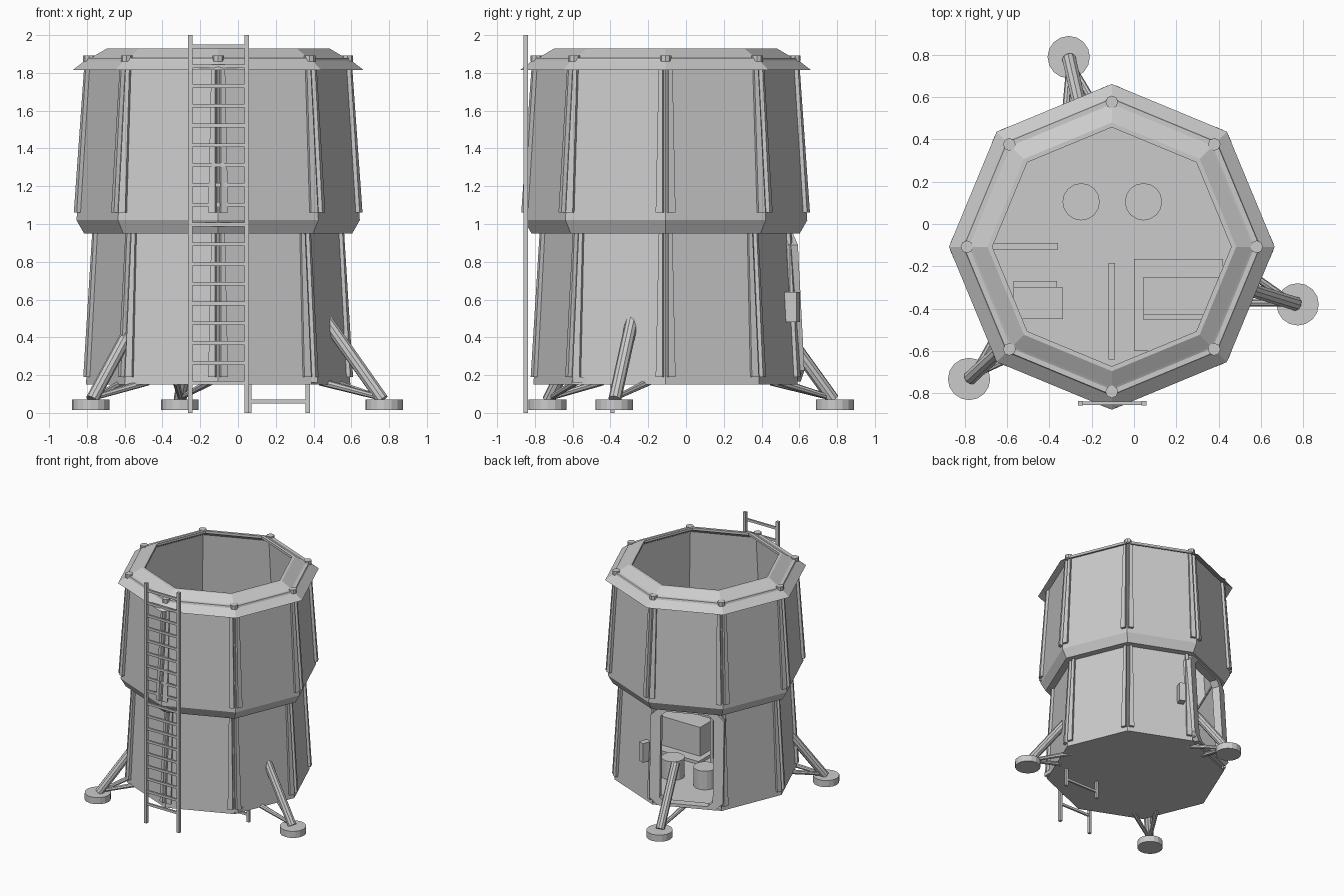
import bpy, bmesh, math
from mathutils import Vector, Matrix

if "Cube" in bpy.data.objects:
    bpy.data.objects.remove(bpy.data.objects["Cube"])

CX, CY = -0.105, -0.108          # axis of the octagonal hull
C = Vector((CX, CY, 0))
mat = bpy.data.materials.new("light_grey_metal")
mat.diffuse_color = (0.6, 0.6, 0.6, 1)
mat.use_nodes = True
mat.node_tree.nodes["Principled BSDF"].inputs["Base Color"].default_value = mat.diffuse_color


def finish(name, bm):
    bmesh.ops.recalc_face_normals(bm, faces=bm.faces)
    me = bpy.data.meshes.new(name)
    bm.to_mesh(me)
    bm.free()
    me.materials.append(mat)
    ob = bpy.data.objects.new(name, me)
    bpy.context.collection.objects.link(ob)
    return ob


def polar(r, deg, z=0):
    a = math.radians(deg)
    return C + Vector((r * math.cos(a), r * math.sin(a), z))


def octagon_lathe(name, profile, skip=()):
    """Sweep a closed (radius, z) section round eight sides, leaving out skipped sides."""
    bm = bmesh.new()
    rings = [[bm.verts.new(polar(r, 45 * k, z)) for r, z in profile] for k in range(8)]
    n = len(profile)
    for k in range(8):
        a, b = rings[k], rings[(k + 1) % 8]
        if k in skip:
            bm.faces.new(a)
            bm.faces.new(b)
            continue
        for i in range(n):
            j = (i + 1) % n
            bm.faces.new((a[i], a[j], b[j], b[i]))
    return finish(name, bm)


def add_hull(bm, bottom, top):
    """Solid between two matching loops of points."""
    a = [bm.verts.new(p) for p in bottom]
    b = [bm.verts.new(p) for p in top]
    bm.faces.new(a)
    bm.faces.new(b)
    for i in range(len(a)):
        j = (i + 1) % len(a)
        bm.faces.new((a[i], a[j], b[j], b[i]))


def add_box(bm, x0, x1, y0, y1, z0, z1):
    loop = [(x0, y0), (x1, y0), (x1, y1), (x0, y1)]
    add_hull(bm, [(x, y, z0) for x, y in loop], [(x, y, z1) for x, y in loop])


def box(name, *dims):
    bm = bmesh.new()
    add_box(bm, *dims)
    return finish(name, bm)


def rod(name, p, q, r1, r2=None, sides=10):
    p, q = Vector(p), Vector(q)
    d = q - p
    bm = bmesh.new()
    m = Matrix.Translation((p + q) / 2) @ d.to_track_quat('Z', 'Y').to_matrix().to_4x4()
    bmesh.ops.create_cone(bm, cap_ends=True, segments=sides, radius1=r1,
                          radius2=r1 if r2 is None else r2, depth=d.length, matrix=m)
    return finish(name, bm)


# Hull: lower wall with one open side, floor, waist, upper wall and roof rim
DOOR = 2
octagon_lathe("lower_wall", [(.70, .15), (.65, .97), (.625, .97), (.675, .15)], skip=(DOOR,))
octagon_lathe("upper_wall", [(.62, .95), (.71, .95), (.75, 1.02), (.69, 1.86),
                             (.665, 1.86), (.725, 1.03), (.62, .97)])
octagon_lathe("roof_rim", [(.77, 1.815), (.705, 1.865), (.70, 1.88), (.675, 1.88), (.665, 1.885),
                           (.588, 1.93), (.565, 1.93), (.565, 1.91), (.66, 1.855), (.69, 1.855)])
bm = bmesh.new()
add_hull(bm, [polar(.70, 45 * k, .15) for k in range(8)],
         [polar(.699, 45 * k, .165) for k in range(8)])
finish("floor", bm)


# Paired tapering ribs at every corner
def ribs(name, r0, z0, r1, z1):
    bm = bmesh.new()
    for k in range(8):
        for s in (-1, 1):
            mid = math.radians(45 * k + 22.5 * s)
            n = Vector((math.cos(mid), math.sin(mid), 0))
            t = Vector((-n.y, n.x, 0)) * s
            loops = []
            for r, z, w in ((r0, z0, .048), (r1, z1, .03)):
                v = polar(r, 45 * k, z)
                a, b = v + t * .008, v + t * w
                loops.append([a - n * .01, b - n * .01, b + n * .022, a + n * .022])
            add_hull(bm, *loops)
    return finish(name, bm)


ribs("lower_ribs", .697, .19, .65, .95)
ribs("upper_ribs", .747, 1.06, .691, 1.85)

# Small collars on the rim corners
for k in range(8):
    rod("rim_collar", polar(.685, 45 * k, 1.86), polar(.685, 45 * k, 1.892), .03, sides=8)

# Doorway frame, tilted with the wall
mid = math.radians(45 * DOOR + 22.5)
n = Vector((math.cos(mid), math.sin(mid), 0))
t = Vector((-n.y, n.x, 0))


def frame_point(u, z, d):
    apothem = (.70 - (z - .15) * .061) * math.cos(math.pi / 8)
    return C + n * (apothem + d) + t * u + Vector((0, 0, z))


def chamfered(w, z0, z1, c):
    half = [(w - c, z0), (w, z0 + c), (w, z1 - c), (w - c, z1)]
    return half + [(-u, z) for u, z in reversed(half)]


outer, inner = chamfered(.285, .165, .95, .06), chamfered(.205, .19, .93, .04)
bm = bmesh.new()
loops = [[bm.verts.new(frame_point(u, z, d)) for u, z in shape]
         for shape, d in ((outer, -.03), (outer, .035), (inner, .035), (inner, -.03))]
for a, b in zip(loops, loops[1:] + loops[:1]):
    for i in range(8):
        j = (i + 1) % 8
        bm.faces.new((a[i], a[j], b[j], b[i]))
finish("door_frame", bm)

# Control box beside the doorway
bm = bmesh.new()
fn = Vector((math.cos(math.radians(67.5)), math.sin(math.radians(67.5)), 0))
ft = Vector((-fn.y, fn.x, 0))
base = C + Vector((.09, .67, 0))
plan = [base + ft * u + fn * d for u, d in ((-.025, -.05), (.025, -.05), (.025, .035), (-.025, .035))]
add_hull(bm, [p + Vector((0, 0, .48)) for p in plan], [p + Vector((0, 0, .64)) for p in plan])
finish("control_box", bm)

# Three landing legs: foot, main strut, lower brace
for ang in (102.8, 222.8, 342.8):
    rod("foot_pad", polar(.92, ang, .015), polar(.92, ang, .07), .1, sides=16)
    rod("leg_strut", polar(.91, ang, .07), polar(.60, ang, .49), .034)
    for s in (-1, 1):
        rod("leg_brace", polar(.90, ang, .08), polar(.60, ang + 9 * s, .165), .014, .02, 8)


# Ladders
def ladder(name, x0, x1, y0, y1, top, rungs):
    bm = bmesh.new()
    for x in (x0, x1):
        add_box(bm, x - .012, x + .012, y0, y1, 0, top)
    for z in rungs:
        add_box(bm, x0, x1, y0 + .004, y1 - .004, z - .01, z + .01)
    return finish(name, bm)


ladder("outside_ladder", -.254, .047, -.859, -.836, 2.0, [.16 + .1047 * i for i in range(18)])
ladder("inside_ladder", .06, .37, -.40, -.378, .41, [.06, .165, .27])

# Furniture
for x in (-.25, .045):
    rod("stool", (x, .105, .16), (x, .105, .32), .088, sides=16)
box("bunk_base", 0, .42, -.60, -.165, .16, .19)
box("bunk_box", .045, .42, -.43, -.25, .16, .43)
box("bunk_ledge", .045, .42, -.455, -.43, .16, .40)
box("partition", -.12, -.09, -.64, -.185, .16, 1.5)
box("side_screen", -.68, -.36, -.12, -.09, .16, .9)
box("seat", -.57, -.335, -.45, -.30, .16, .36)
box("seat_back", -.57, -.365, -.30, -.27, .16, .5)
